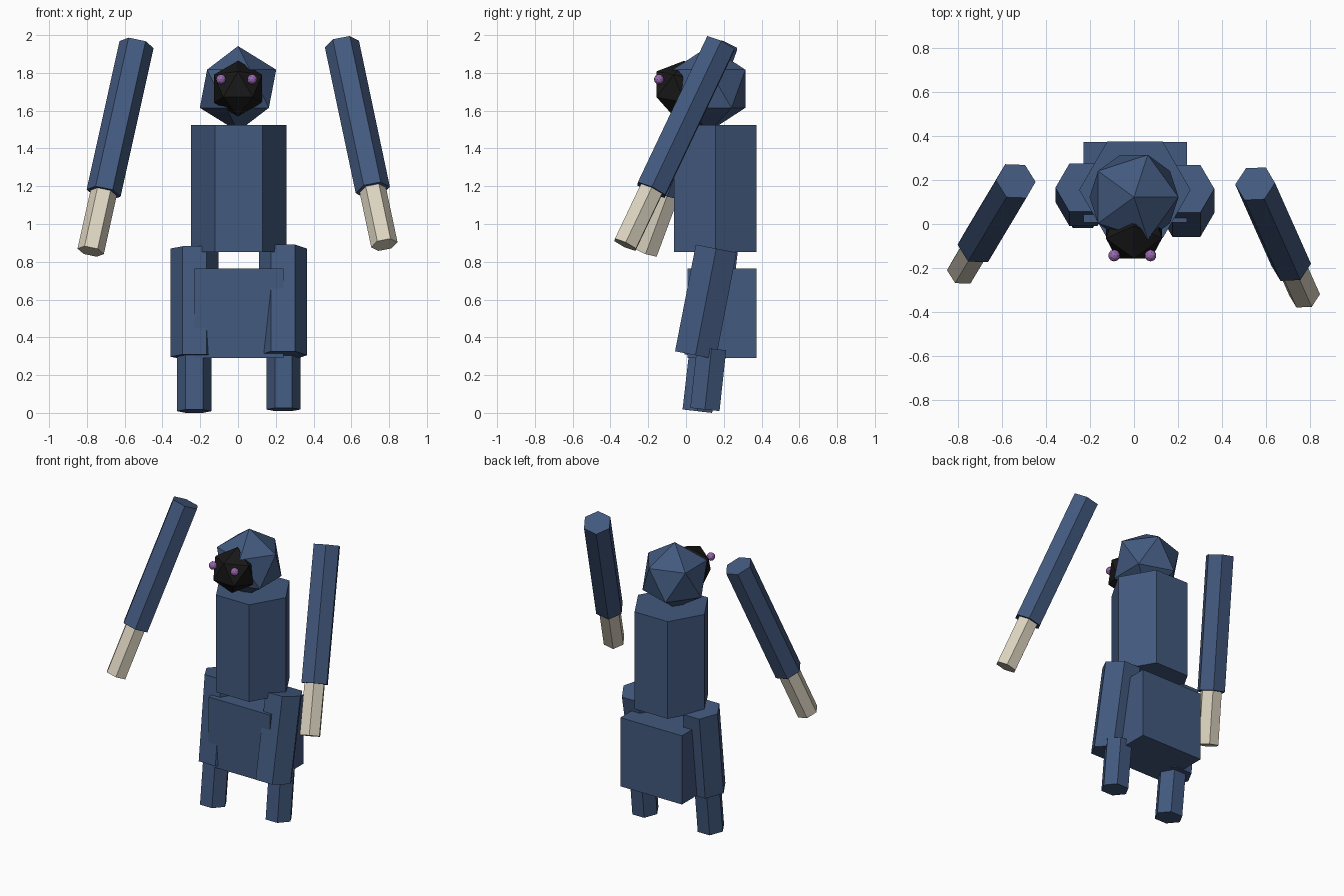
import bpy
import math
from mathutils import Vector, Matrix

cube = bpy.data.objects.get("Cube")
if cube:
    bpy.data.objects.remove(cube, do_unlink=True)


def material(name, rgb):
    mat = bpy.data.materials.new(name)
    mat.use_nodes = True
    color = (*rgb, 1.0)
    mat.diffuse_color = color
    mat.node_tree.nodes["Principled BSDF"].inputs["Base Color"].default_value = color
    return mat


BLUE = material("dusty_blue", (0.055, 0.1, 0.21))
CREAM = material("cream", (0.72, 0.66, 0.53))
BLACK = material("near_black", (0.009, 0.009, 0.009))
PURPLE = material("purple", (0.32, 0.14, 0.44))


def finish(name, mat):
    obj = bpy.context.object
    obj.name = name
    obj.data.materials.append(mat)
    return obj


def hex_prism(name, start, end, radius, mat):
    """Six-sided prism between two points, with corners towards the sides."""
    start, end = Vector(start), Vector(end)
    axis = end - start
    if axis.z < 0:
        axis = -axis
    bpy.ops.mesh.primitive_cylinder_add(vertices=6, radius=radius, depth=axis.length)
    obj = finish(name, mat)
    turn = Vector((0, 0, 1)).rotation_difference(axis).to_matrix().to_4x4()
    spin = Matrix.Rotation(math.pi / 2, 4, "Z")
    obj.matrix_world = Matrix.Translation((start + end) / 2) @ turn @ spin
    return obj


def ico(name, center, radius, mat, detail=1, rotation=(0, 0, 0)):
    bpy.ops.mesh.primitive_ico_sphere_add(
        subdivisions=detail, radius=radius, location=center, rotation=rotation)
    return finish(name, mat)


def arm(side, shoulder, tip, split):
    """Sleeve and hand share one axis, divided at the split fraction."""
    a, b = Vector(shoulder), Vector(tip)
    hex_prism(side + "_sleeve", a, a.lerp(b, split), 0.092, BLUE)
    hex_prism(side + "_hand", a.lerp(b, split - 0.02), b, 0.071, CREAM)


# Body and hips
hex_prism("torso", (0.004, 0.155, 0.853), (0.004, 0.155, 1.523), 0.253, BLUE)
bpy.ops.mesh.primitive_cube_add(size=1, location=(0.005, 0.19, 0.527))
hips = finish("hips", BLUE)
hips.scale = (0.47, 0.366, 0.474)

# Head, face turned so one triangle points forward, and eyes
ico("head", (0, 0.122, 1.716), 0.226, BLUE)
ico("face", (0, -0.037, 1.717), 0.15, BLACK,
    rotation=(0, math.radians(-52.62), math.pi / 2))
ico("right_eye", (-0.09, -0.143, 1.766), 0.027, PURPLE, detail=2)
ico("left_eye", (0.075, -0.143, 1.766), 0.027, PURPLE, detail=2)

# Arms
arm("left", (0.55, 0.183, 1.953), (0.775, -0.322, 0.89), 0.727)
arm("right", (-0.537, 0.195, 1.95), (-0.78, -0.212, 0.855), 0.718)

# Legs
hex_prism("left_thigh", (0.238, 0.16, 0.87), (0.238, 0.05, 0.305), 0.127, BLUE)
hex_prism("right_thigh", (-0.23, 0.165, 0.87), (-0.23, 0.1, 0.297), 0.127, BLUE)
hex_prism("left_shin", (0.24, 0.135, 0.34), (0.24, 0.1, 0.018), 0.09, BLUE)
hex_prism("right_shin", (-0.232, 0.098, 0.34), (-0.232, 0.06, 0.009), 0.091, BLUE)
